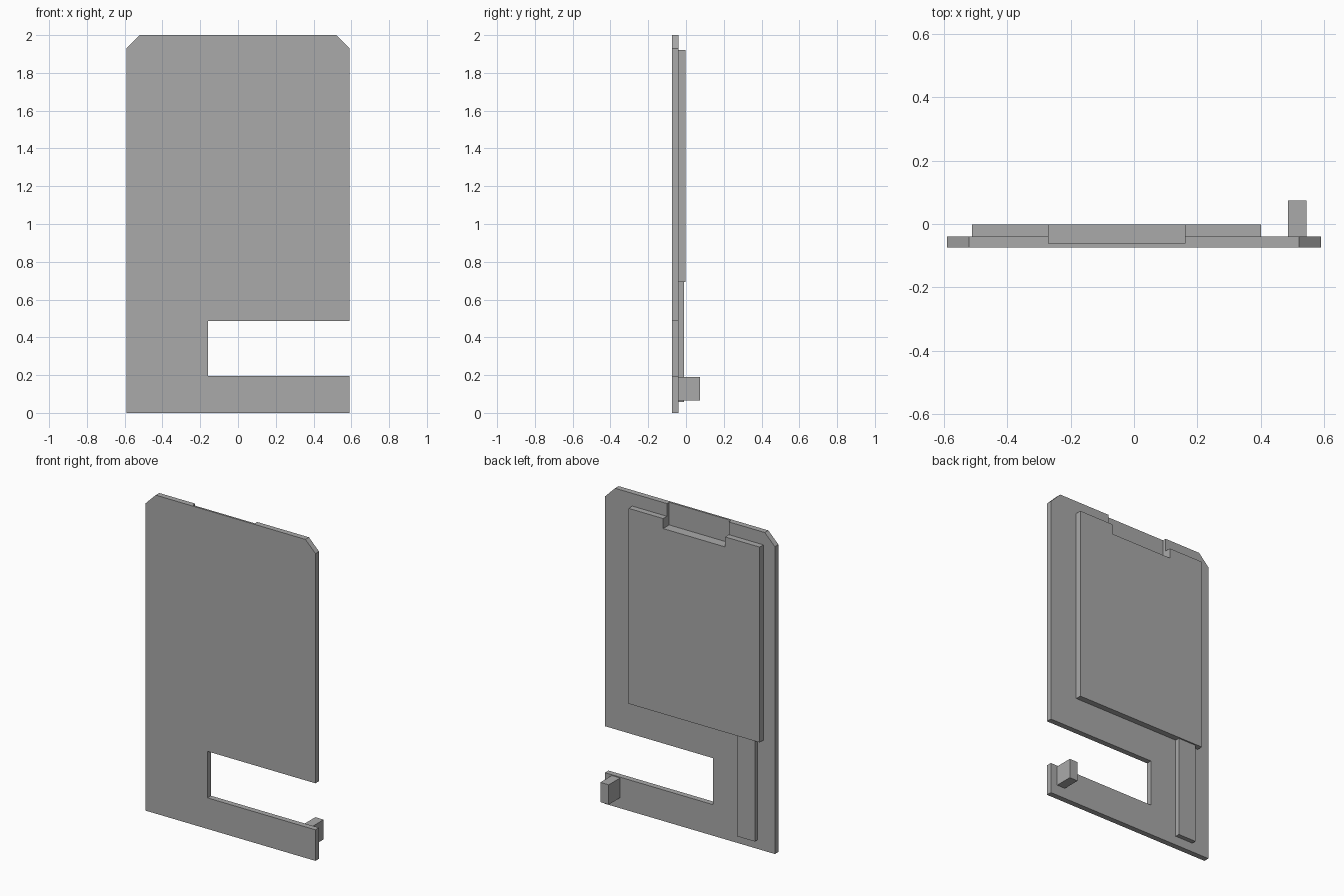
import bpy
import bmesh

default_cube = bpy.data.objects.get("Cube")
if default_cube:
    bpy.data.objects.remove(default_cube, do_unlink=True)

# Single flat grey
grey = bpy.data.materials.new("plain grey")
grey.use_nodes = True
colour = (0.4, 0.4, 0.4, 1)
grey.diffuse_color = colour
grey.node_tree.nodes["Principled BSDF"].inputs["Base Color"].default_value = colour

FRONT, BACK = -0.074, -0.039      # main plate faces
POCKET = -0.062                   # floor of the top recess


def extrude_outline(name, outline, y0, y1):
    """Extrude an x-z outline from y0 to y1."""
    bm = bmesh.new()
    face = bm.faces.new([bm.verts.new((x, y0, z)) for x, z in outline])
    result = bmesh.ops.extrude_face_region(bm, geom=[face])
    moved = [v for v in result["geom"] if isinstance(v, bmesh.types.BMVert)]
    bmesh.ops.translate(bm, verts=moved, vec=(0, y1 - y0, 0))
    bmesh.ops.recalc_face_normals(bm, faces=bm.faces)
    mesh = bpy.data.meshes.new(name)
    bm.to_mesh(mesh)
    bm.free()
    mesh.materials.append(grey)
    obj = bpy.data.objects.new(name, mesh)
    bpy.context.collection.objects.link(obj)
    return obj


def rect(x0, x1, z0, z1):
    return [(x0, z0), (x1, z0), (x1, z1), (x0, z1)]


# Main plate with chamfered top corners and an open side slot
plate = extrude_outline("main_plate", [
    (-0.59, 0), (0.59, 0), (0.59, 0.195), (-0.16, 0.195),
    (-0.16, 0.487), (0.59, 0.487), (0.59, 1.93), (0.52, 2),
    (-0.52, 2), (-0.59, 1.93)], FRONT, BACK)

# Raised panel on the back
panel = extrude_outline("raised_panel", rect(-0.51, 0.40, 0.693, 1.92), BACK, -0.002)

# Recess through the panel top and partly into the plate
cutter = extrude_outline("recess_cutter", rect(-0.27, 0.16, 1.857, 2.1), POCKET, 0.1)
cutter.hide_render = True
cutter.hide_set(True)
for part in (plate, panel):
    cut = part.modifiers.new("recess", 'BOOLEAN')
    cut.operation = 'DIFFERENCE'
    cut.solver = 'EXACT'
    cut.object = cutter

# Narrow strip below the panel and the small projecting block
extrude_outline("lower_strip", rect(-0.47, -0.345, 0.057, 0.693), BACK, -0.011)
extrude_outline("stop_block", rect(0.485, 0.543, 0.066, 0.19), BACK, 0.074)
